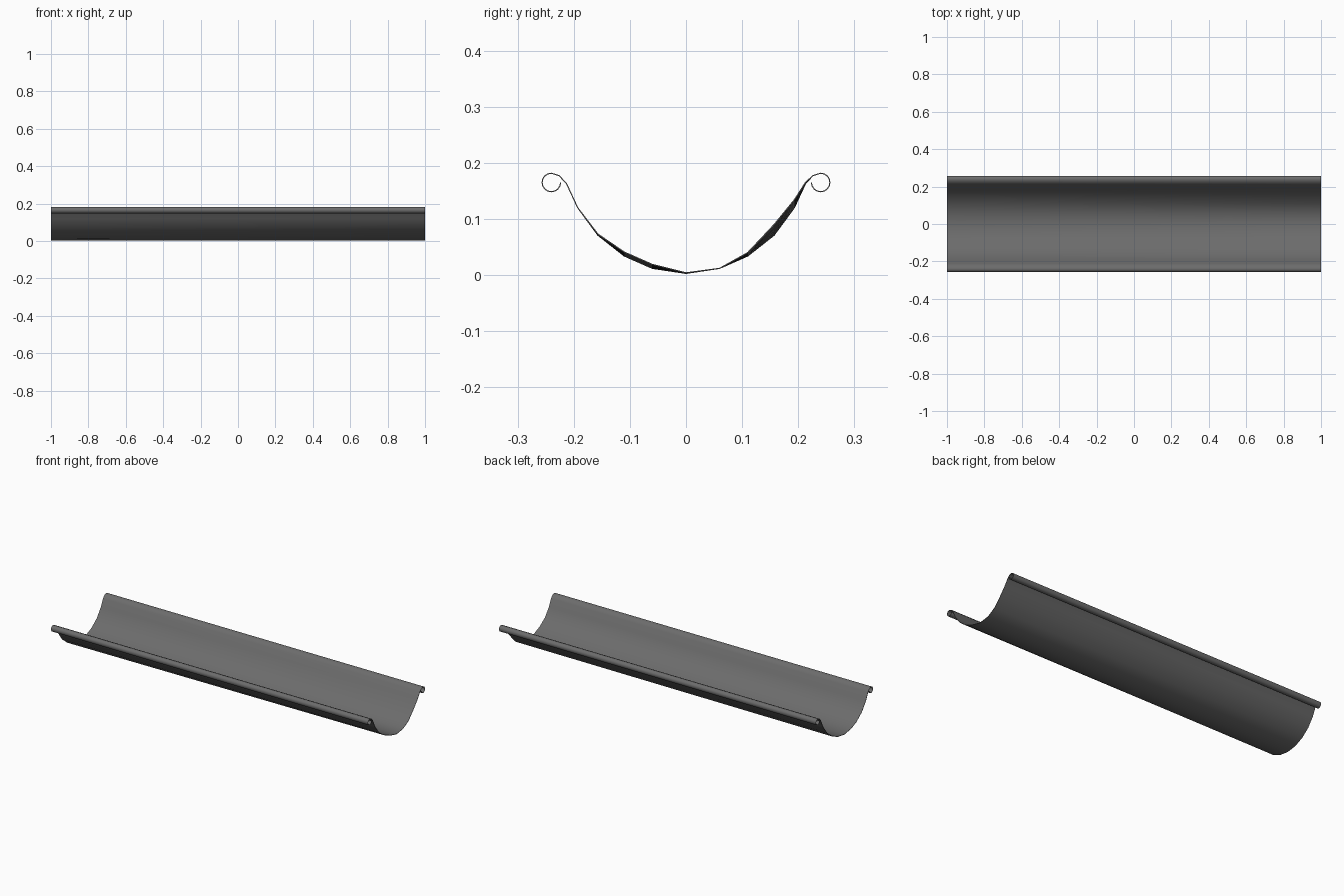
import bpy
import bmesh
import math

cube = bpy.data.objects.get("Cube")
if cube:
    bpy.data.objects.remove(cube, do_unlink=True)

# Dark grey sheet metal
metal = bpy.data.materials.new("dark_grey_metal")
metal.use_nodes = True
colour = (0.15, 0.15, 0.15, 1)
metal.diffuse_color = colour
metal.node_tree.nodes["Principled BSDF"].inputs["Base Color"].default_value = colour

# Half of the trough wall as (y, z), with the lift of each point at the
# slightly flattened +x end: back wall first, front wall second
WALL = [
    (0.0, 0.003, 0.001, 0.001),
    (0.06, 0.012, 0.0, 0.007),
    (0.11, 0.034, 0.006, 0.007),
    (0.157, 0.071, 0.019, 0.002),
    (0.193, 0.12, 0.014, 0.0),
    (0.213, 0.163, 0.002, 0.0),
    (0.226, 0.177, 0.0, 0.0),
]
RIM_Y, RIM_Z, RIM_R, RIM_STEPS = 0.24, 0.165, 0.0165, 12


def half_profile(side, amount):
    """Wall and curled rim on one side, from the centre line outwards."""
    points = []
    for y, z, back, front in WALL:
        lift = back if side > 0 else front
        points.append((side * y, z + lift * amount))
    for i in range(RIM_STEPS + 1):
        a = math.radians(90 - 270 * i / RIM_STEPS)
        points.append((side * (RIM_Y + RIM_R * math.cos(a)),
                       RIM_Z + RIM_R * math.sin(a)))
    return points


# Sweep the profile along the length as one sheet
bm = bmesh.new()
rows = []
SEGMENTS = 8
for i in range(SEGMENTS + 1):
    t = i / SEGMENTS
    profile = half_profile(-1, t)[:0:-1] + half_profile(1, t)
    rows.append([bm.verts.new((2 * t - 1, y, z)) for y, z in profile])
for a, b in zip(rows, rows[1:]):
    for j in range(len(a) - 1):
        bm.faces.new((a[j], b[j], b[j + 1], a[j + 1]))
mesh = bpy.data.meshes.new("gutter_trough")
bm.to_mesh(mesh)
bm.free()
mesh.materials.append(metal)
gutter = bpy.data.objects.new("gutter_trough", mesh)
bpy.context.collection.objects.link(gutter)

# Thin metal gauge, then smooth shading with sharp cut edges
bpy.ops.object.select_all(action="DESELECT")
gutter.select_set(True)
bpy.context.view_layer.objects.active = gutter
gauge = gutter.modifiers.new("gauge", "SOLIDIFY")
gauge.thickness = 0.002
gauge.offset = 0
bpy.ops.object.modifier_apply(modifier=gauge.name)
bpy.ops.object.shade_smooth_by_angle(angle=math.radians(40))
